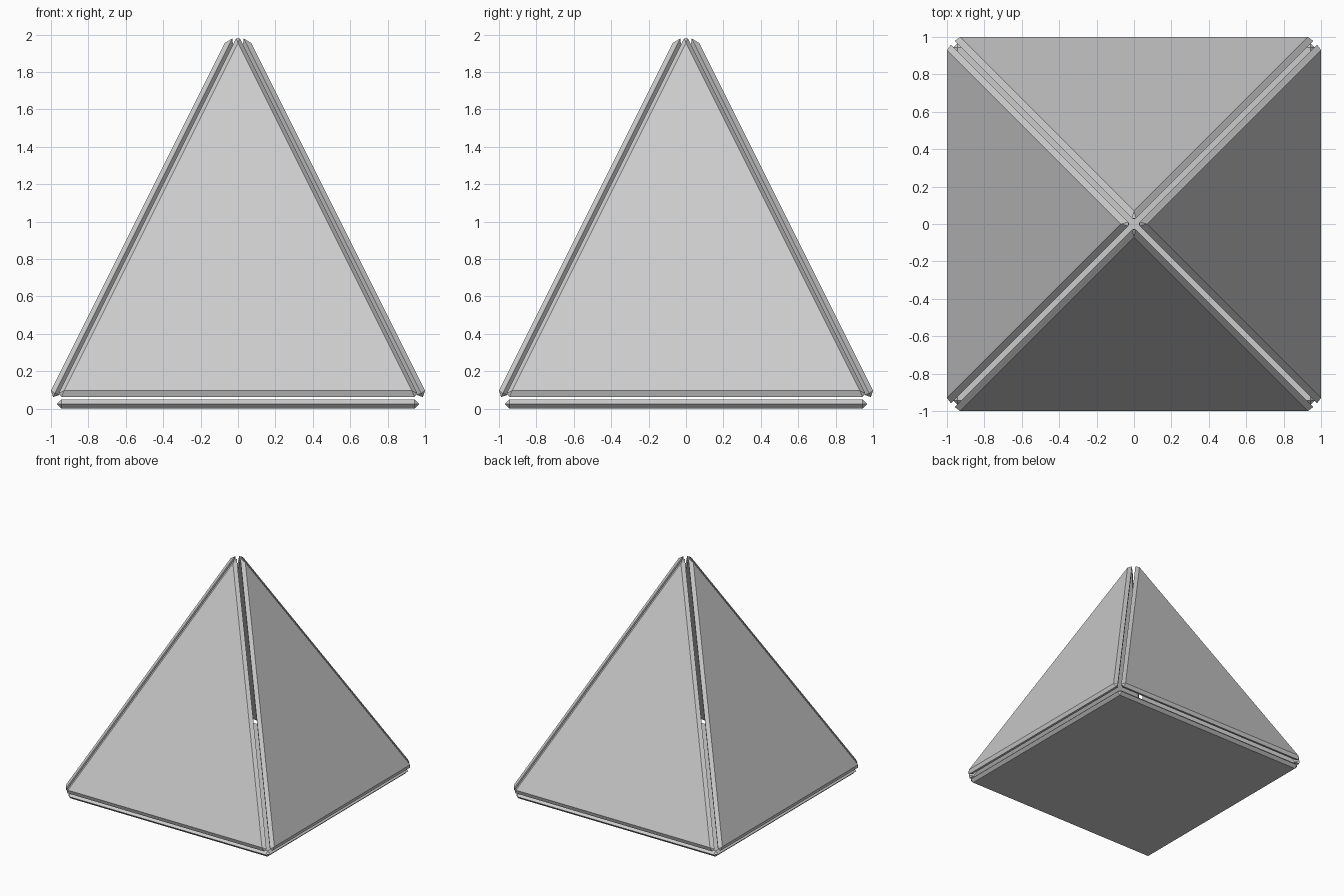
import bpy, bmesh, math
from mathutils import Matrix, Vector

if "Cube" in bpy.data.objects:
    bpy.data.objects.remove(bpy.data.objects["Cube"])

T = 0.05      # panel thickness
D = 0.025     # chamfer size


def panel(name, outline, matrix):
    """Slab with fully chamfered edges and clipped corners; outer face at local z = 0."""
    pts = [Vector(p) for p in outline]
    bm = bmesh.new()
    for i, p in enumerate(pts):
        e1 = (p - pts[i - 1]).normalized()
        e2 = (pts[(i + 1) % len(pts)] - p).normalized()
        inset = p + D * (e2 - e1) / (e1.x * e2.y - e1.y * e2.x)
        for q, z in ((inset, 0), (inset, -T), (p - D * e1, -T / 2), (p + D * e2, -T / 2)):
            bm.verts.new((q.x, q.y, z))
    bmesh.ops.convex_hull(bm, input=bm.verts[:])
    bmesh.ops.dissolve_limit(bm, angle_limit=math.radians(1), verts=bm.verts[:], edges=bm.edges[:])
    bmesh.ops.transform(bm, matrix=matrix, verts=bm.verts[:])
    bmesh.ops.recalc_face_normals(bm, faces=bm.faces[:])
    mesh = bpy.data.meshes.new(name)
    bm.to_mesh(mesh)
    bm.free()
    obj = bpy.data.objects.new(name, mesh)
    bpy.context.collection.objects.link(obj)


# Square base panel
b = 0.968
panel("base_panel", [(-b, -b), (b, -b), (b, b), (-b, b)], Matrix.Translation((0, 0, T)))

# Four sloping triangular panels
s = math.sqrt(5)
triangle = [(-0.9686, -D), (0.9686, -D), (0, 0.93 * s + 0.0612)]
slope = Matrix(((1, 0, 0, 0),
                (0, 1 / s, -2 / s, -1),
                (0, 2 / s, 1 / s, 0.096),
                (0, 0, 0, 1)))
for i, side in enumerate(("front", "right", "back", "left")):
    panel(side + "_panel", triangle, Matrix.Rotation(i * math.pi / 2, 4, 'Z') @ slope)
